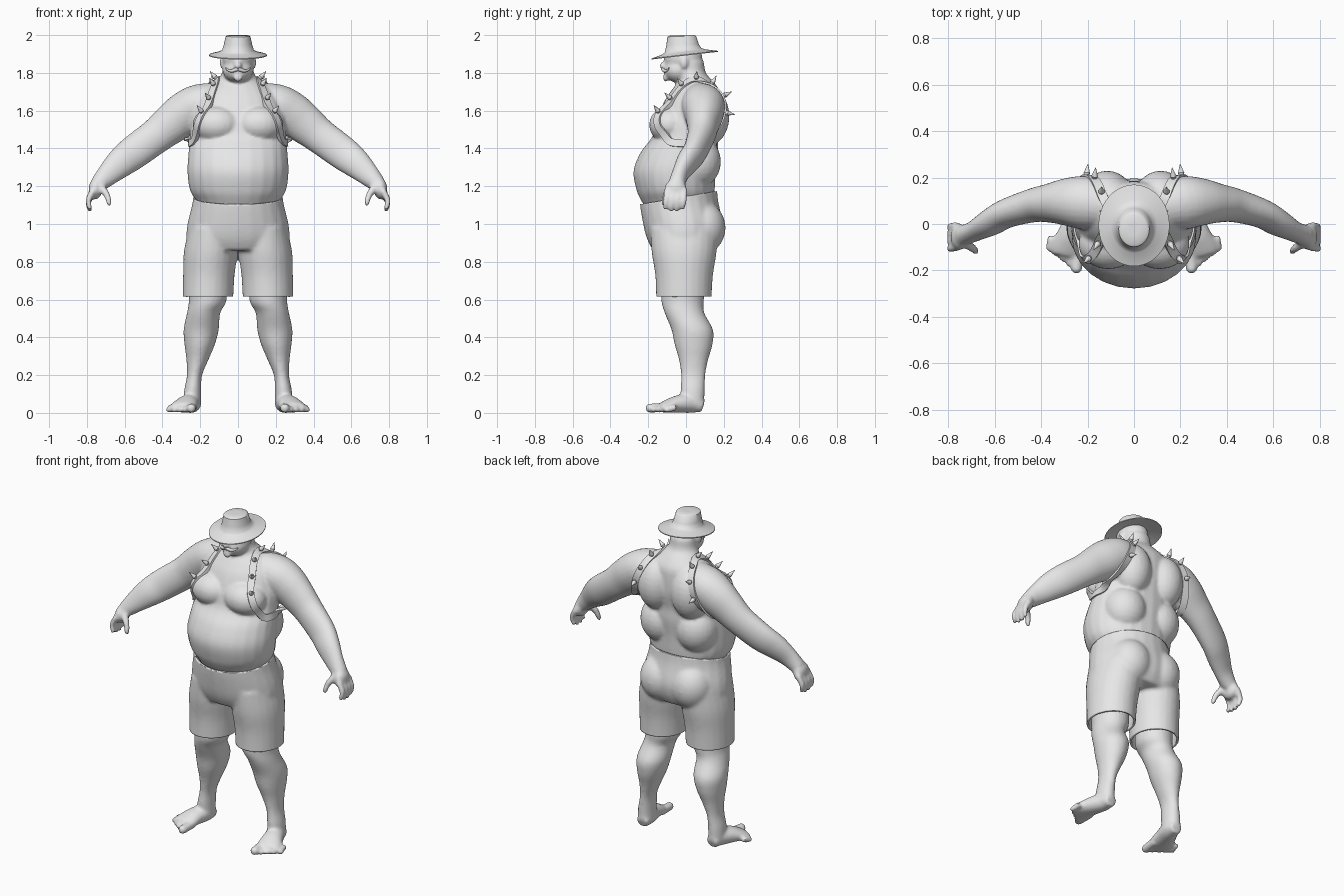
import bpy, bmesh, math
from mathutils import Vector, Matrix
from mathutils.bvhtree import BVHTree

if "Cube" in bpy.data.objects:
    bpy.data.objects.remove(bpy.data.objects["Cube"])

grey = bpy.data.materials.new("plain_grey")
grey.use_nodes = True
grey.diffuse_color = (0.8, 0.8, 0.8, 1)
grey.node_tree.nodes["Principled BSDF"].inputs["Base Color"].default_value = (0.8, 0.8, 0.8, 1)
made = []
X, Y, Z = Vector((1, 0, 0)), Vector((0, 1, 0)), Vector((0, 0, 1))


def finish(name, bm):
    """Turn a bmesh into a linked, coloured object."""
    bmesh.ops.recalc_face_normals(bm, faces=bm.faces)
    mesh = bpy.data.meshes.new(name)
    bm.to_mesh(mesh)
    bm.free()
    obj = bpy.data.objects.new(name, mesh)
    bpy.context.scene.collection.objects.link(obj)
    mesh.materials.append(grey)
    made.append(obj)
    return obj


def spline(points, steps=4, closed=False):
    """Smooth curve through points of any dimension."""
    pts = [Vector(p) for p in points]
    n = len(pts)
    pick = (lambda i: pts[i % n]) if closed else (lambda i: pts[min(max(i, 0), n - 1)])
    out = []
    for i in range(n if closed else n - 1):
        a, b, c, d = (pick(i + k) for k in (-1, 0, 1, 2))
        for k in range(steps):
            t = k / steps
            out.append((b * 2 + (c - a) * t + (a * 2 - b * 5 + c * 4 - d) * t**2
                        + (b * 3 - a - c * 3 + d) * t**3) / 2)
    return out if closed else out + [pts[-1]]


def ball(bm, centre, radii):
    m = Matrix.Translation(centre) @ Matrix.Diagonal((*radii, 1))
    bmesh.ops.create_uvsphere(bm, u_segments=24, v_segments=14, radius=1, matrix=m)


def skin(bm, rings, loop=False):
    """Bridge rings of vertices, capping the ends unless looped."""
    n = len(rings[0])
    pairs = list(zip(rings, rings[1:])) + ([(rings[-1], rings[0])] if loop else [])
    for lo, hi in pairs:
        for i in range(n):
            j = (i + 1) % n
            bm.faces.new((lo[i], lo[j], hi[j], hi[i]))
    if not loop:
        bm.faces.new(rings[0])
        bm.faces.new(rings[-1])


def tube(bm, points, side=1, ref=Y, flat=False, tip=False, seg=24):
    """Loft ellipses (x, y, z, width radius, depth radius) along a smooth path."""
    path = spline(points)
    pos = [Vector((p[0] * side, p[1], p[2])) for p in path]
    rings = []
    for i, p in enumerate(path):
        a, b = X, Y
        if not flat:
            t = (pos[min(i + 1, len(pos) - 1)] - pos[max(i - 1, 0)]).normalized()
            a = ref.cross(t).normalized()
            b = t.cross(a)
        angles = [math.tau * k / seg for k in range(seg)]
        rings.append([bm.verts.new(pos[i] + a * p[3] * math.cos(w) + b * p[4] * math.sin(w))
                      for w in angles])
    skin(bm, rings)
    if tip:
        ball(bm, pos[-1], [path[-1][3]] * 3)


def fuse(name, bm, voxel, passes):
    """Merge overlapping solids into one smooth surface."""
    obj = finish(name, bm)
    mod = obj.modifiers.new("merge", "REMESH")
    mod.mode, mod.voxel_size = "VOXEL", voxel
    mod = obj.modifiers.new("soften", "SMOOTH")
    mod.factor, mod.iterations = 0.5, passes
    deps = bpy.context.evaluated_depsgraph_get()
    mesh = bpy.data.meshes.new_from_object(obj.evaluated_get(deps))
    obj.modifiers.clear()
    obj.data = mesh
    mesh.materials.clear()
    mesh.materials.append(grey)
    return obj


# Body: torso, neck and head
bm = bmesh.new()
tube(bm, [(0, -.03, 1.05, .19, .16), (0, -.045, 1.12, .22, .19), (0, -.055, 1.18, .255, .207),
          (0, -.06, 1.28, .268, .218), (0, -.035, 1.38, .262, .205), (0, -.005, 1.46, .255, .175),
          (0, .015, 1.55, .25, .17), (0, .035, 1.65, .22, .15), (0, .05, 1.71, .18, .125),
          (0, .05, 1.76, .115, .09), (0, .025, 1.8, .085, .08), (0, .02, 1.86, .08, .075)], flat=True)
ball(bm, (0, -.015, 1.88), (.085, .102, .085))
ball(bm, (0, -.035, 1.815), (.082, .083, .068))
ball(bm, (0, -.122, 1.838), (.02, .018, .02))
ball(bm, (0, -.108, 1.775), (.025, .014, .022))
for s in (1, -1):
    # Chest, back muscles, ears
    ball(bm, (s * .11, -.085, 1.525), (.13, .11, .1))
    ball(bm, (s * .115, .11, 1.57), (.115, .12, .16))
    ball(bm, (s * .12, .06, 1.33), (.125, .125, .14))
    ball(bm, (s * .086, -.01, 1.855), (.012, .02, .03))
    # Arm
    tube(bm, [(.08, .07, 1.66, .09, .09), (.2, .09, 1.63, .112, .115), (.28, .095, 1.585, .116, .105),
              (.36, .09, 1.525, .106, .085), (.435, .08, 1.465, .094, .073), (.55, .045, 1.38, .09, .062),
              (.62, .005, 1.325, .08, .056), (.685, -.03, 1.265, .062, .044), (.74, -.05, 1.21, .045, .045)], s)
    # Hand with four fingers and a thumb
    ball(bm, (s * .755, -.055, 1.185), (.036, .058, .055))
    for i in range(4):
        y = -.1 + .031 * i
        drop = .012 * abs(i - 1.5)
        tube(bm, [(.765, y, 1.18, .018, .018), (.792, y - .005, 1.125, .016, .016),
                  (.785, y - .01, 1.07 + drop, .013, .013)], s, tip=True, seg=12)
    tube(bm, [(.73, -.08, 1.2, .022, .022), (.695, -.105, 1.155, .018, .018),
              (.682, -.118, 1.11, .014, .014)], s, tip=True, seg=12)
    # Leg
    tube(bm, [(.165, -.015, .75, .1, .115), (.16, -.018, .6, .1, .113), (.182, -.008, .53, .088, .105),
              (.195, .033, .44, .093, .11), (.203, .04, .36, .08, .1), (.215, .04, .28, .058, .077),
              (.23, .038, .2, .04, .064), (.24, .035, .12, .045, .064), (.243, .035, .04, .048, .062)],
         s, flat=True)
    # Foot with five toes
    tube(bm, [(.24, .09, .035, .035, .033), (.245, .03, .05, .05, .05), (.268, -.04, .047, .06, .047),
              (.287, -.1, .035, .072, .034), (.295, -.135, .026, .066, .024)], s, ref=Z)
    for i in range(5):
        r = .017 if i else .025
        x = .24 + .029 * i
        tube(bm, [(x, -.1 + .012 * i, .03, r, r), (x + .008, -.19 + .022 * i, r, r, r)],
             s, ref=Z, tip=True, seg=12)
body = fuse("body", bm, .009, 5)

# Shorts: hips, seat and two legs, cut open at waist and hems
bm = bmesh.new()
tube(bm, [(0, -.04, 1.24, .23, .2), (0, -.037, 1.12, .24, .208), (0, -.015, 1.0, .268, .212),
          (0, -.01, .92, .272, .196), (0, -.01, .86, .24, .165)], flat=True)
for s in (1, -1):
    ball(bm, (s * .105, .085, .98), (.125, .125, .14))
    tube(bm, [(.135, -.01, .98, .125, .18), (.145, -.01, .85, .142, .172), (.155, -.01, .72, .136, .152),
              (.16, -.012, .56, .133, .146)], s, flat=True)
shorts = fuse("shorts", bm, .011, 6)
bm = bmesh.new()
bm.from_mesh(shorts.data)
for co, no in (((0, 0, .615), (0, 0, -1)), ((0, -.24, 1.105), (0, -.17, 1))):
    bmesh.ops.bisect_plane(bm, geom=bm.verts[:] + bm.edges[:] + bm.faces[:],
                           plane_co=co, plane_no=no, clear_outer=True)
bm.to_mesh(shorts.data)
bm.free()
mod = shorts.modifiers.new("cloth", "SOLIDIFY")
mod.thickness, mod.offset = .012, -1

# Hat: tapered crown and a brim tilted down at the front
bm = bmesh.new()
rings = []
for r, z, yc in ((.02, 2, -.022), (.055, 2, -.022), (.066, 1.993, -.022), (.075, 1.95, -.018),
                 (.084, 1.922, -.015), (.1, 1.912, -.01), (.153, 1.897, -.006), (.153, 1.892, -.006),
                 (.1, 1.904, -.01), (.08, 1.91, -.015)):
    tilt = .115 if z < 1.94 else .02
    ring = []
    for k in range(48):
        w = math.tau * k / 48
        y = yc + r * 1.15 * math.sin(w)
        ring.append(bm.verts.new((r * math.cos(w), y, z + y * tilt)))
    rings.append(ring)
skin(bm, rings)
finish("hat", bm)

# Moustache
bm = bmesh.new()
for s in (1, -1):
    tube(bm, [(0, -.122, 1.822, .011, .011), (.03, -.115, 1.811, .009, .009),
              (.05, -.101, 1.813, .006, .006), (.066, -.09, 1.826, .003, .003)], s, seg=10)
finish("moustache", bm)

# Harness: a strap round each shoulder, laid on the body, with seven spikes
tree = BVHTree.FromObject(body, bpy.context.evaluated_depsgraph_get())
loop = [(.12, .055, 1.78), (.135, -.03, 1.75), (.165, -.1, 1.68), (.195, -.15, 1.6),
        (.235, -.165, 1.52), (.265, -.12, 1.45), (.27, -.02, 1.43), (.265, .09, 1.44),
        (.235, .17, 1.5), (.205, .21, 1.59), (.17, .2, 1.68), (.14, .14, 1.75)]
STEPS = 6
for s, word in ((1, "left"), (-1, "right")):
    spots, norms = [], []
    for p in spline(loop, STEPS, True):
        hit, normal, *_ = tree.find_nearest(Vector((p.x * s, p.y, p.z)))
        spots.append(hit)
        norms.append(normal)
    n = len(spots)
    for _ in range(4):
        spots = [(spots[i - 1] + spots[i] * 2 + spots[(i + 1) % n]) / 4 for i in range(n)]
        norms = [(norms[i - 1] + norms[i] + norms[(i + 1) % n]).normalized() for i in range(n)]
    bm = bmesh.new()
    rings = []
    for i in range(n):
        t = (spots[(i + 1) % n] - spots[i - 1]).normalized()
        across = t.cross(norms[i]).normalized() * .02
        up = norms[i] * .01
        rings.append([bm.verts.new(spots[i] + across * a + up * b)
                      for a, b in ((-1, -1), (1, -1), (1, 1), (-1, 1))])
    skin(bm, rings, True)
    finish(word + "_harness_strap", bm)

    bm = bmesh.new()
    for k in (0, 1, 2, 3, 9, 10, 11):
        i = k * STEPS
        place = Matrix.Translation(spots[i]) @ norms[i].to_track_quat("Z", "Y").to_matrix().to_4x4()
        for low, high, base, depth in ((.008, .014, .006, .014), (.014, .0005, .02, .042)):
            bmesh.ops.create_cone(bm, cap_ends=True, segments=12, radius1=low, radius2=high, depth=depth,
                                  matrix=place @ Matrix.Translation((0, 0, base + depth / 2)))
    finish(word + "_harness_spikes", bm)

# Smooth shading with crisp edges kept
for obj in bpy.context.selected_objects:
    obj.select_set(False)
for obj in made:
    obj.select_set(True)
bpy.context.view_layer.objects.active = body
bpy.ops.object.shade_smooth_by_angle(angle=math.radians(45))
